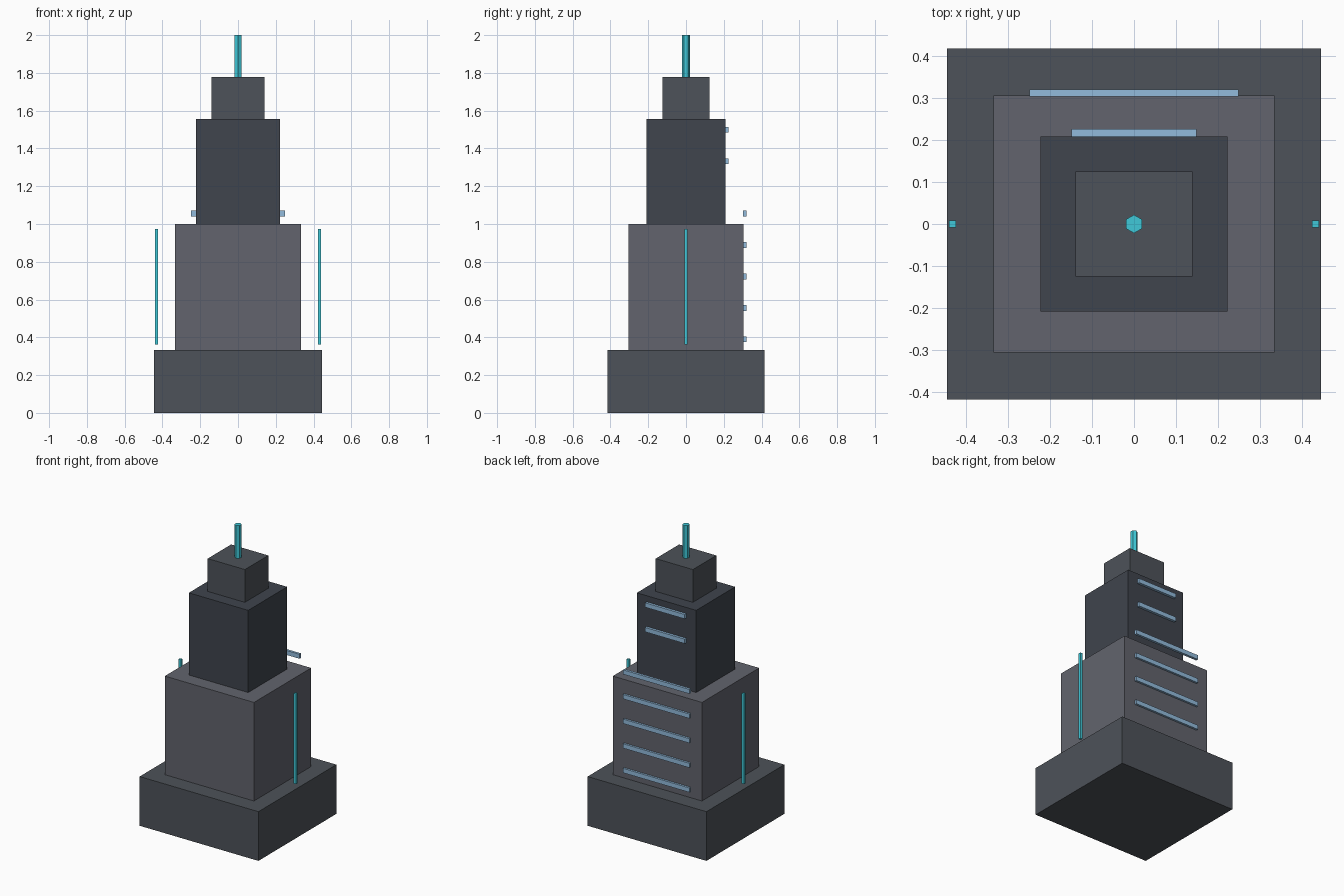
import bpy

if "Cube" in bpy.data.objects:
    bpy.data.objects.remove(bpy.data.objects["Cube"])


def material(name, rgb):
    m = bpy.data.materials.new(name)
    m.diffuse_color = (*rgb, 1)
    m.use_nodes = True
    m.node_tree.nodes["Principled BSDF"].inputs["Base Color"].default_value = m.diffuse_color
    return m


STONE = material("stone_grey", (0.075, 0.085, 0.10))
LIGHT = material("light_grey", (0.122, 0.127, 0.153))
DARK = material("dark_blue_grey", (0.05, 0.058, 0.074))
GLASS = material("window_blue", (0.29, 0.50, 0.72))
CYAN = material("cyan_glow", (0.05, 0.58, 0.69))


def box(name, center, size, mat):
    bpy.ops.mesh.primitive_cube_add(size=1, location=center)
    ob = bpy.context.object
    ob.name = name
    ob.scale = size
    bpy.ops.object.transform_apply(location=False, rotation=False, scale=True)
    ob.data.materials.append(mat)
    return ob


# Stepped tower tiers: name, width, depth, height, material
z = 0
for name, w, d, h, mat in (
    ("base_tier", 0.889, 0.833, 0.333, STONE),
    ("lower_tier", 0.667, 0.611, 0.667, LIGHT),
    ("upper_tier", 0.444, 0.417, 0.556, DARK),
    ("crown_tier", 0.278, 0.25, 0.222, STONE),
):
    box(name, (0, 0, z + h / 2), (w, d, h), mat)
    z += h

# Hexagonal antenna
bpy.ops.mesh.primitive_cylinder_add(vertices=6, radius=0.022, depth=2 - z,
                                    location=(0, 0, (2 + z) / 2))
antenna = bpy.context.object
antenna.name = "antenna"
antenna.data.materials.append(CYAN)

# Window strips on the back: five wide, then two narrow
for i in range(5):
    box(f"lower_window_strip_{i + 1}", (0, 0.311, 0.389 + i / 6), (0.497, 0.017, 0.03), GLASS)
for i in range(2):
    box(f"upper_window_strip_{i + 1}", (0, 0.217, 1.333 + i / 6), (0.297, 0.017, 0.03), GLASS)

# Light rods standing off both sides
for side, sx in (("left", -1), ("right", 1)):
    box(f"{side}_light_rod", (sx * 0.431, 0, 0.667), (0.017, 0.017, 0.611), CYAN)
